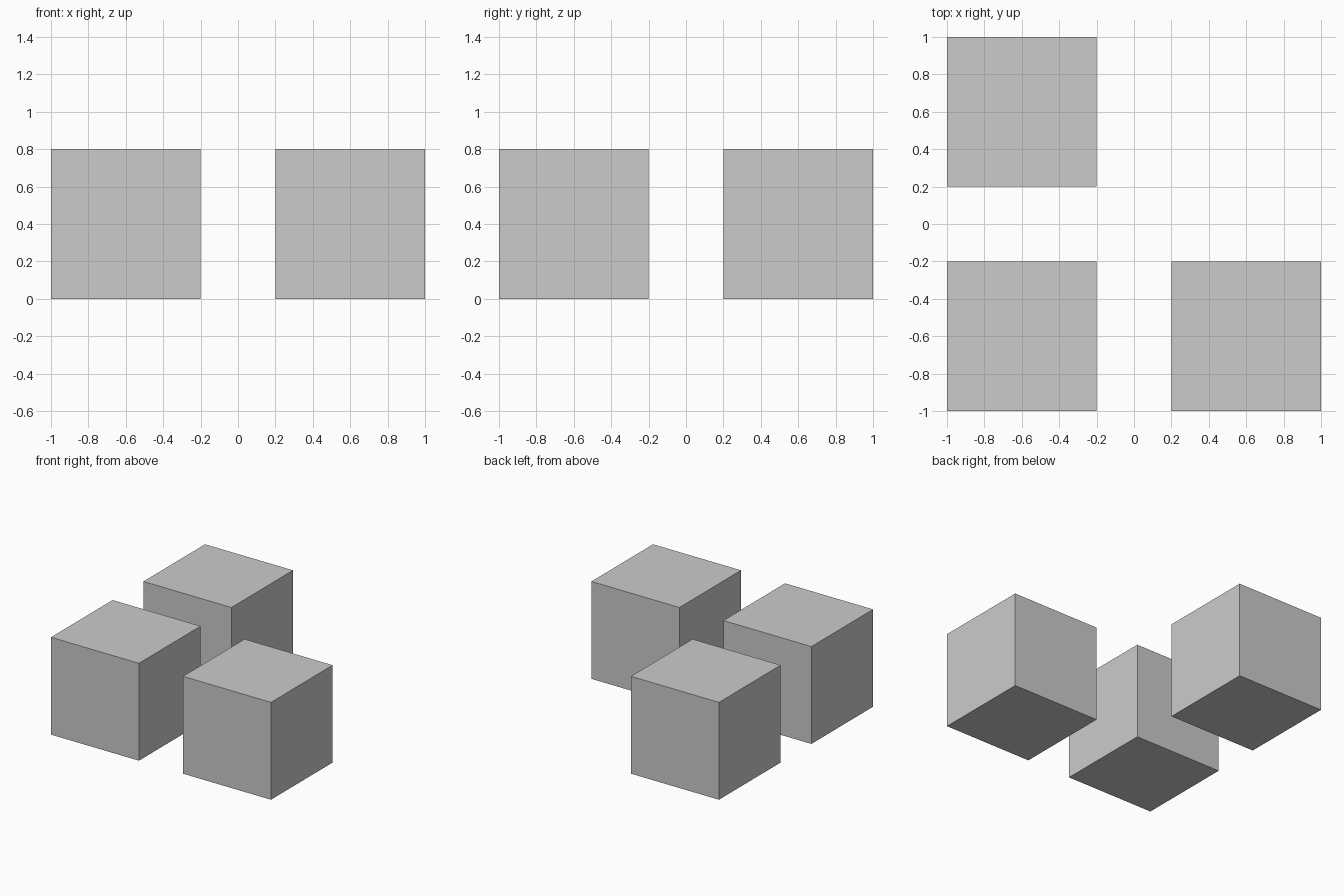
import bpy

if "Cube" in bpy.data.objects:
    bpy.data.objects.remove(bpy.data.objects["Cube"])

SIZE = 0.8
OFFSET = 0.6

# Three equal cubes in an L layout, standing on the ground
cubes = {
    "corner_cube": (-OFFSET, -OFFSET),
    "right_cube": (OFFSET, -OFFSET),
    "back_cube": (-OFFSET, OFFSET),
}
for name, (x, y) in cubes.items():
    bpy.ops.mesh.primitive_cube_add(size=SIZE, location=(x, y, SIZE / 2))
    bpy.context.object.name = name
